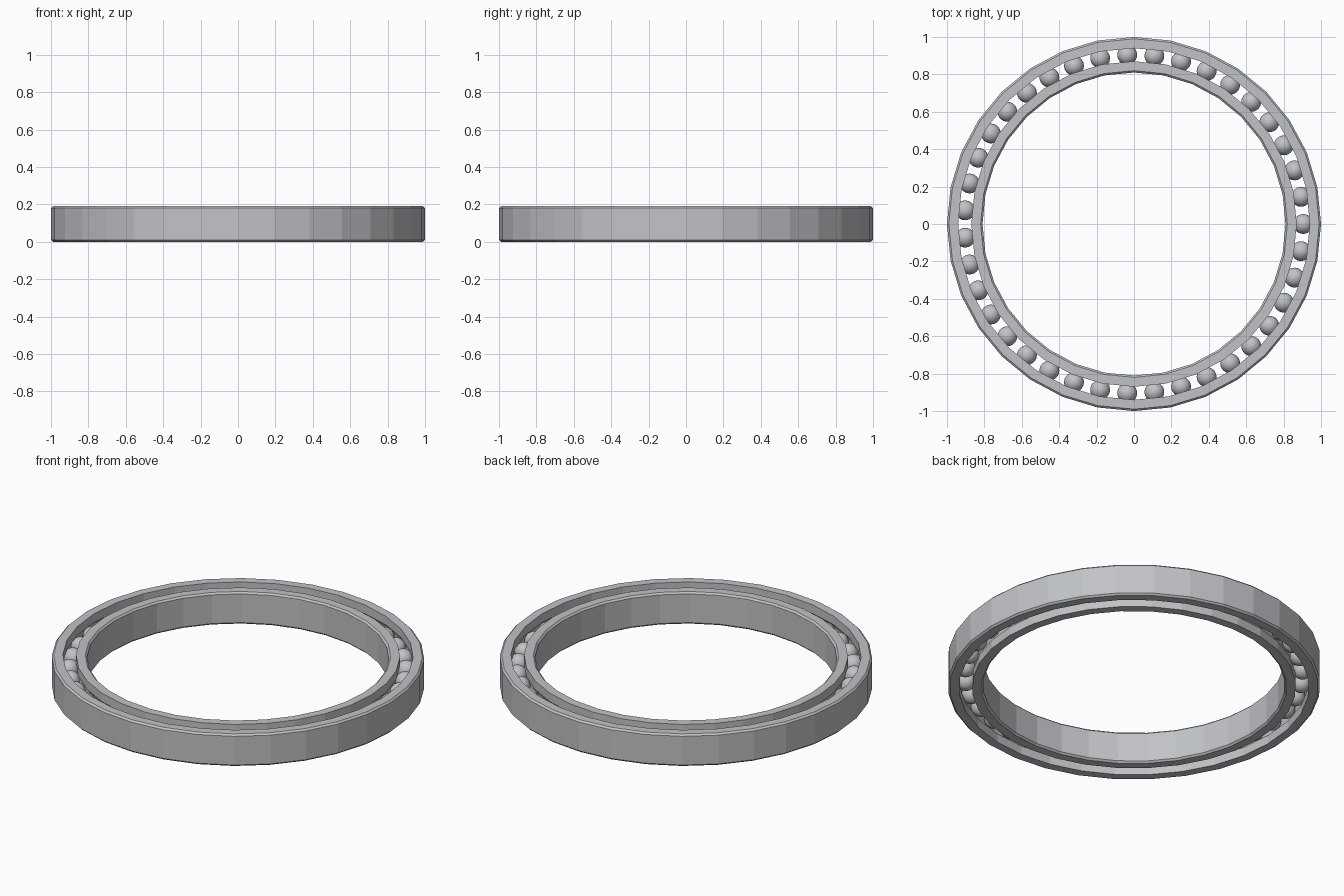
import bpy
import bmesh
from math import acos, cos, sin, pi, tau
from mathutils import Matrix

cube = bpy.data.objects.get("Cube")
if cube:
    bpy.data.objects.remove(cube)

HEIGHT = 0.19
CHAMFER = 0.01
RING_SIDES = 32
BALLS = 39
PITCH = 0.905        # radius of the circle of balls
BALL_RADIUS = 0.053
GROOVE = 0.056       # radius of the raceway

steel = bpy.data.materials.new("steel_grey")
colour = (0.53, 0.545, 0.57, 1)
steel.use_nodes = True
steel.diffuse_color = colour
steel.node_tree.nodes["Principled BSDF"].inputs["Base Color"].default_value = colour


def add_object(name, bm):
    mesh = bpy.data.meshes.new(name)
    bm.to_mesh(mesh)
    bm.free()
    mesh.materials.append(steel)
    obj = bpy.data.objects.new(name, mesh)
    bpy.context.collection.objects.link(obj)
    return obj


def race(name, plain, land):
    """Ring with a chamfered plain wall and a grooved wall facing the balls."""
    side = 1 if plain > land else -1
    mid = HEIGHT / 2
    profile = [(land, 0), (plain - side * CHAMFER, 0), (plain, CHAMFER),
               (plain, HEIGHT - CHAMFER), (plain - side * CHAMFER, HEIGHT), (land, HEIGHT)]
    # Raceway arc, from top to bottom
    half = acos(abs(land - PITCH) / GROOVE)
    steps = 8
    for i in range(steps + 1):
        a = half * (1 - 2 * i / steps)
        profile.append((PITCH + side * GROOVE * cos(a), mid + GROOVE * sin(a)))
    bm = bmesh.new()
    loops = []
    for k in range(RING_SIDES):
        t = tau * k / RING_SIDES
        loops.append([bm.verts.new((r * cos(t), r * sin(t), z)) for r, z in profile])
    for k, here in enumerate(loops):
        after = loops[(k + 1) % RING_SIDES]
        for i in range(len(profile)):
            j = (i + 1) % len(profile)
            bm.faces.new((here[i], after[i], after[j], here[j]))
    bmesh.ops.recalc_face_normals(bm, faces=bm.faces)
    return add_object(name, bm)


race("outer_race", 1.0, 0.94)
race("inner_race", 0.81, 0.87)

# Rolling balls
bm = bmesh.new()
for k in range(BALLS):
    place = Matrix.Rotation(tau * k / BALLS, 4, 'Z') @ Matrix.Translation((PITCH, 0, HEIGHT / 2))
    bmesh.ops.create_uvsphere(bm, u_segments=24, v_segments=14, radius=BALL_RADIUS, matrix=place)
for face in bm.faces:
    face.smooth = True
add_object("balls", bm)
